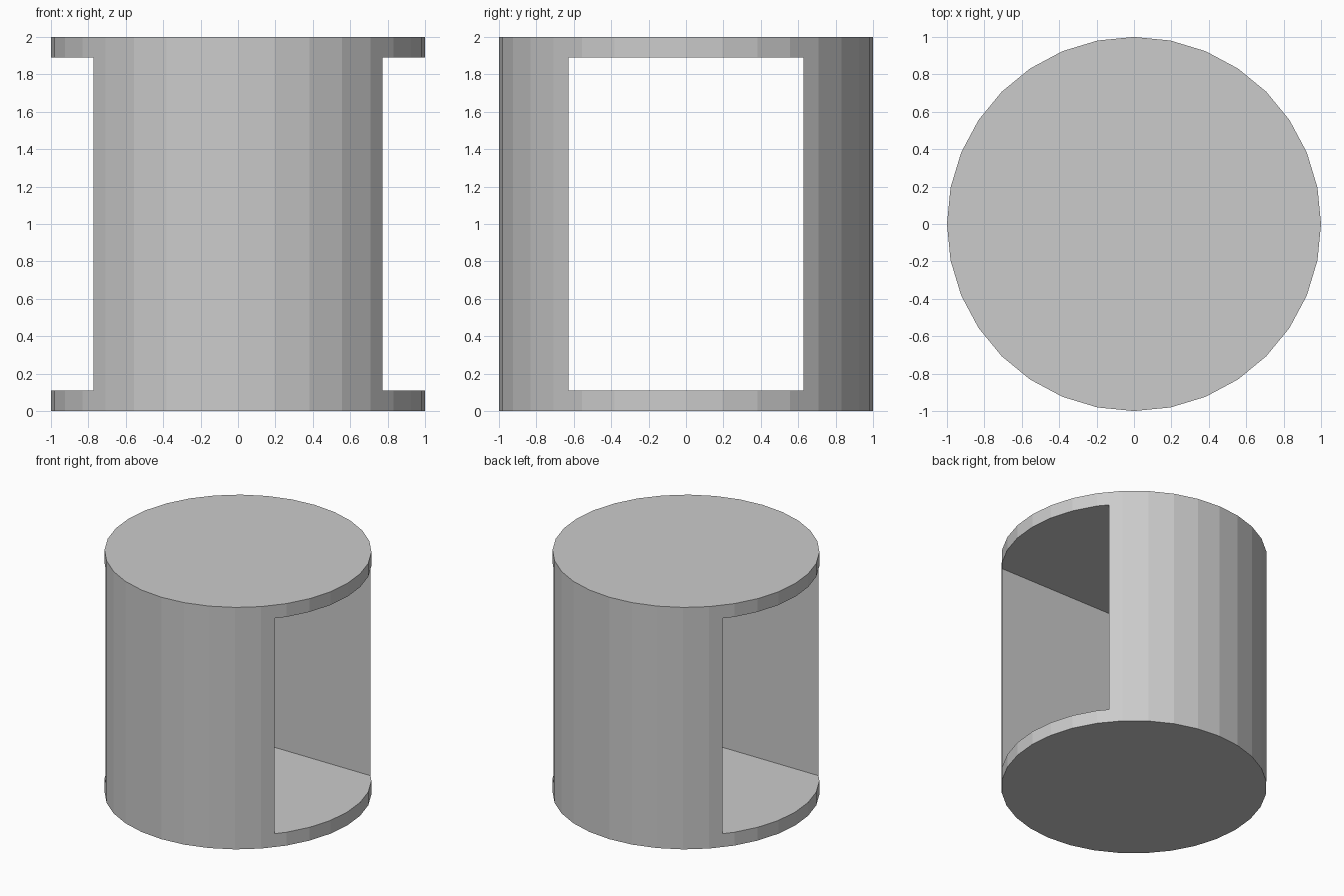
import bpy

if "Cube" in bpy.data.objects:
    bpy.data.objects.remove(bpy.data.objects["Cube"])

# Solid 32-sided drum
bpy.ops.mesh.primitive_cylinder_add(vertices=32, radius=1, depth=2, location=(0, 0, 1))
drum = bpy.context.object
drum.name = "slotted_drum"

# Rectangular window cutter running straight through along x
bpy.ops.mesh.primitive_cube_add(size=1, location=(0, 0, 1))
cutter = bpy.context.object
cutter.name = "window_cutter"
cutter.scale = (3, 1.254, 1.78)
cutter.hide_render = True

# Cut the window, then discard the cutter
cut = drum.modifiers.new("window", 'BOOLEAN')
cut.operation = 'DIFFERENCE'
cut.solver = 'EXACT'
cut.object = cutter
bpy.ops.object.select_all(action='DESELECT')
drum.select_set(True)
bpy.context.view_layer.objects.active = drum
bpy.ops.object.modifier_apply(modifier=cut.name)
bpy.data.objects.remove(cutter, do_unlink=True)
